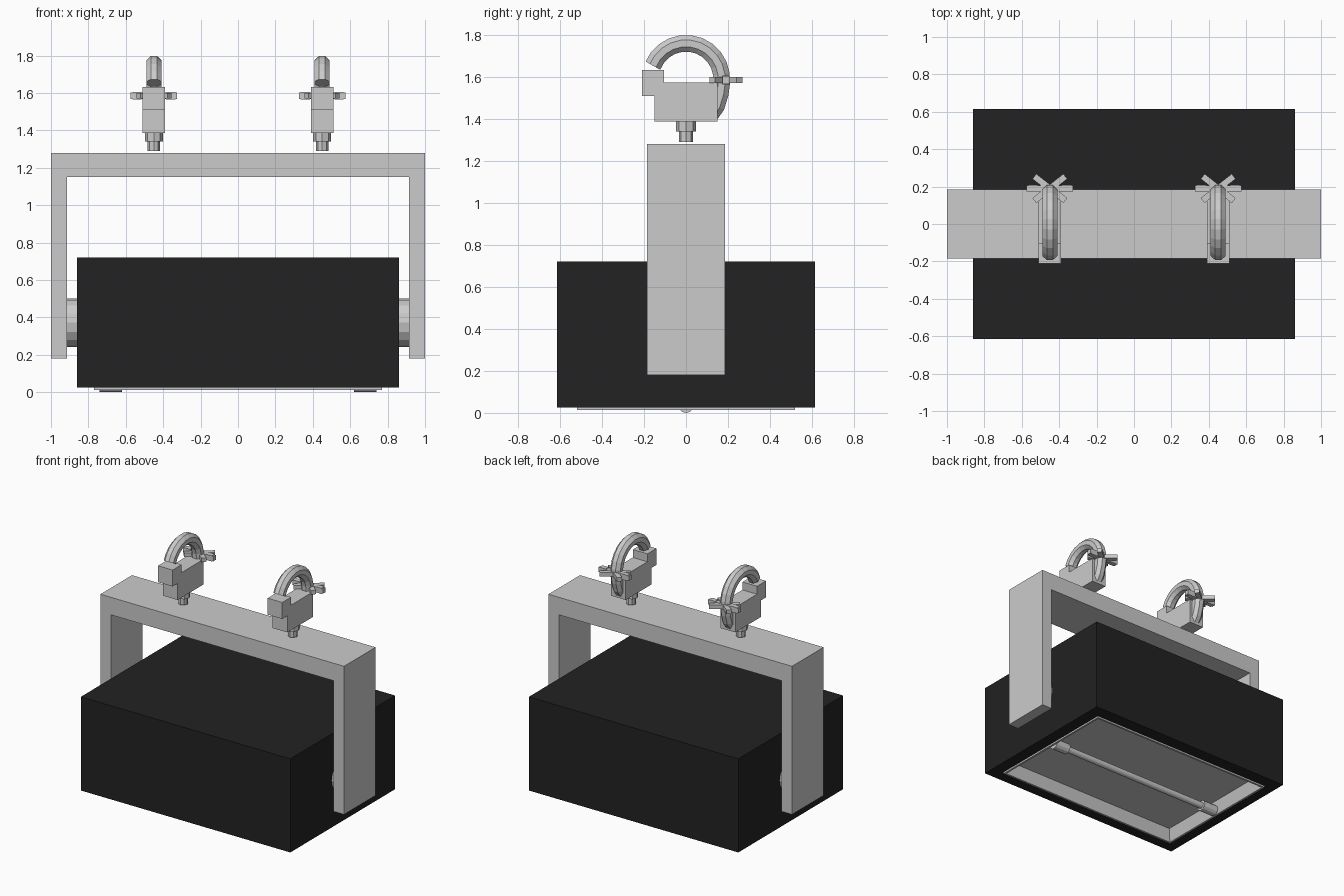
import bpy, bmesh, math
from mathutils import Vector, Matrix

if "Cube" in bpy.data.objects:
    bpy.data.objects.remove(bpy.data.objects["Cube"])

black = bpy.data.materials.new("black_paint")
black.diffuse_color = (0.016, 0.016, 0.017, 1)
black.use_nodes = True
black.node_tree.nodes["Principled BSDF"].inputs["Base Color"].default_value = black.diffuse_color


def finish(name, bm, mat=None):
    bmesh.ops.recalc_face_normals(bm, faces=bm.faces)
    me = bpy.data.meshes.new(name)
    bm.to_mesh(me)
    bm.free()
    ob = bpy.data.objects.new(name, me)
    bpy.context.collection.objects.link(ob)
    if mat:
        me.materials.append(mat)
    return ob


def prism(name, pts, axis, lo, hi):
    """Extrude a closed 2D profile along x (pts = y,z) or y (pts = x,z)."""
    bm = bmesh.new()
    place = (lambda p, t: (t, p[0], p[1])) if axis == 'x' else (lambda p, t: (p[0], t, p[1]))
    face = bm.faces.new([bm.verts.new(place(p, lo)) for p in pts])
    ext = bmesh.ops.extrude_face_region(bm, geom=[face])
    d = Vector(place((0, 0), hi - lo))
    bmesh.ops.translate(bm, vec=d, verts=[v for v in ext['geom'] if isinstance(v, bmesh.types.BMVert)])
    return finish(name, bm)


def cyl(name, r, loc, length, axis, sides):
    bm = bmesh.new()
    rot = Matrix.Rotation(math.pi / 2, 4, 'Y') if axis == 'x' else Matrix()
    bmesh.ops.create_cone(bm, cap_ends=True, segments=sides, radius1=r, radius2=r,
                          depth=length, matrix=Matrix.Translation(loc) @ rot)
    return finish(name, bm)


def rect_loft(name, rings, mat=None, cap_start=False, cap_end=False):
    """Join rectangular rings given as (half x, half y, z)."""
    bm = bmesh.new()
    loops = [[bm.verts.new((sx * a, sy * b, z)) for sx, sy in ((-1, -1), (1, -1), (1, 1), (-1, 1))]
             for a, b, z in rings]
    for p, q in zip(loops, loops[1:]):
        for i in range(4):
            j = (i + 1) % 4
            bm.faces.new((p[i], p[j], q[j], q[i]))
    if cap_start:
        bm.faces.new(loops[0])
    if cap_end:
        bm.faces.new(loops[-1])
    return finish(name, bm, mat)


def sweep(name, path, r, x, sides=8):
    """Round bar following a path in the y-z plane."""
    bm = bmesh.new()
    rings = []
    for i, (y, z) in enumerate(path):
        a, b = path[max(i - 1, 0)], path[min(i + 1, len(path) - 1)]
        t = Vector((0, b[0] - a[0], b[1] - a[1])).normalized()
        n = t.cross(Vector((1, 0, 0)))
        ring = []
        for k in range(sides):
            u = 2 * math.pi * (k + 0.5) / sides
            ring.append(bm.verts.new(Vector((x, y, z)) + r * (math.cos(u) * Vector((1, 0, 0)) + math.sin(u) * n)))
        rings.append(ring)
    for p, q in zip(rings, rings[1:]):
        for k in range(sides):
            j = (k + 1) % sides
            bm.faces.new((p[k], p[j], q[j], q[k]))
    bm.faces.new(rings[0])
    bm.faces.new(rings[-1])
    return finish(name, bm)


def bar(name, loc, size, angle=0):
    bm = bmesh.new()
    m = Matrix.Translation(loc) @ Matrix.Rotation(angle, 4, 'Z') @ Matrix.Diagonal((*size, 1))
    bmesh.ops.create_cube(bm, size=1, matrix=m)
    return finish(name, bm)


# Lamp housing with an open underside
rect_loft("housing", [(.86, .615, .72), (.86, .615, .025), (.77, .52, .025)], black, cap_start=True)

# Reflector tray: thin lip, sloped walls and floor
rect_loft("reflector", [(.77, .52, .025), (.77, .52, .013), (.755, .505, .013), (.725, .475, .10)], cap_end=True)

# Tube lamp
cyl("lamp_tube", .024, (0, 0, .04), 1.40, 'x', 16)

# U-shaped yoke
prism("yoke", [(-1, .18), (-.915, .18), (-.915, 1.15), (.915, 1.15),
               (.915, .18), (1, .18), (1, 1.28), (-1, 1.28)], 'y', -.185, .185)

# Hook centre line: arc over the pipe, then down to the hinge
hook_path = [(.17 * math.cos(math.radians(a)), 1.59 + .17 * math.sin(math.radians(a)))
             for a in range(158, -1, -15)]
hook_path += [(.17, 1.57), (.163, 1.52), (.145, 1.46), (.12, 1.425)]

for side, s in (("left", -1), ("right", 1)):
    cyl(side + "_lamp_holder", .04, (s * .68, 0, .04), .12, 'x', 12)
    cyl(side + "_pivot", .13, (s * .888, 0, .372), .06, 'x', 16)

    # Pipe clamp: stem, collar, stepped jaw, hook
    x = s * .45
    cyl(side + "_clamp_stem", .033, (x, 0, 1.32), .06, 'z', 8)
    cyl(side + "_clamp_collar", .048, (x, 0, 1.365), .05, 'z', 8)
    prism(side + "_clamp_jaw", [(-.15, 1.387), (.15, 1.387), (.15, 1.573), (-.105, 1.573),
                                (-.105, 1.632), (-.21, 1.632), (-.21, 1.51), (-.15, 1.51)],
          'x', x - .06, x + .06)
    sweep(side + "_clamp_hook", hook_path, .043, x)

    # Wing nut: cross bar with two tilted wings
    bar(side + "_wing_bar", (x, .19, 1.585), (.25, .032, .034))
    for e in (-1, 1):
        bar(side + "_wing_tip", (x + e * .09, .19, 1.585), (.05, .036, .042))
        bar(side + "_wing", (x, .19, 1.585), (.21, .034, .03), e * math.radians(38))
